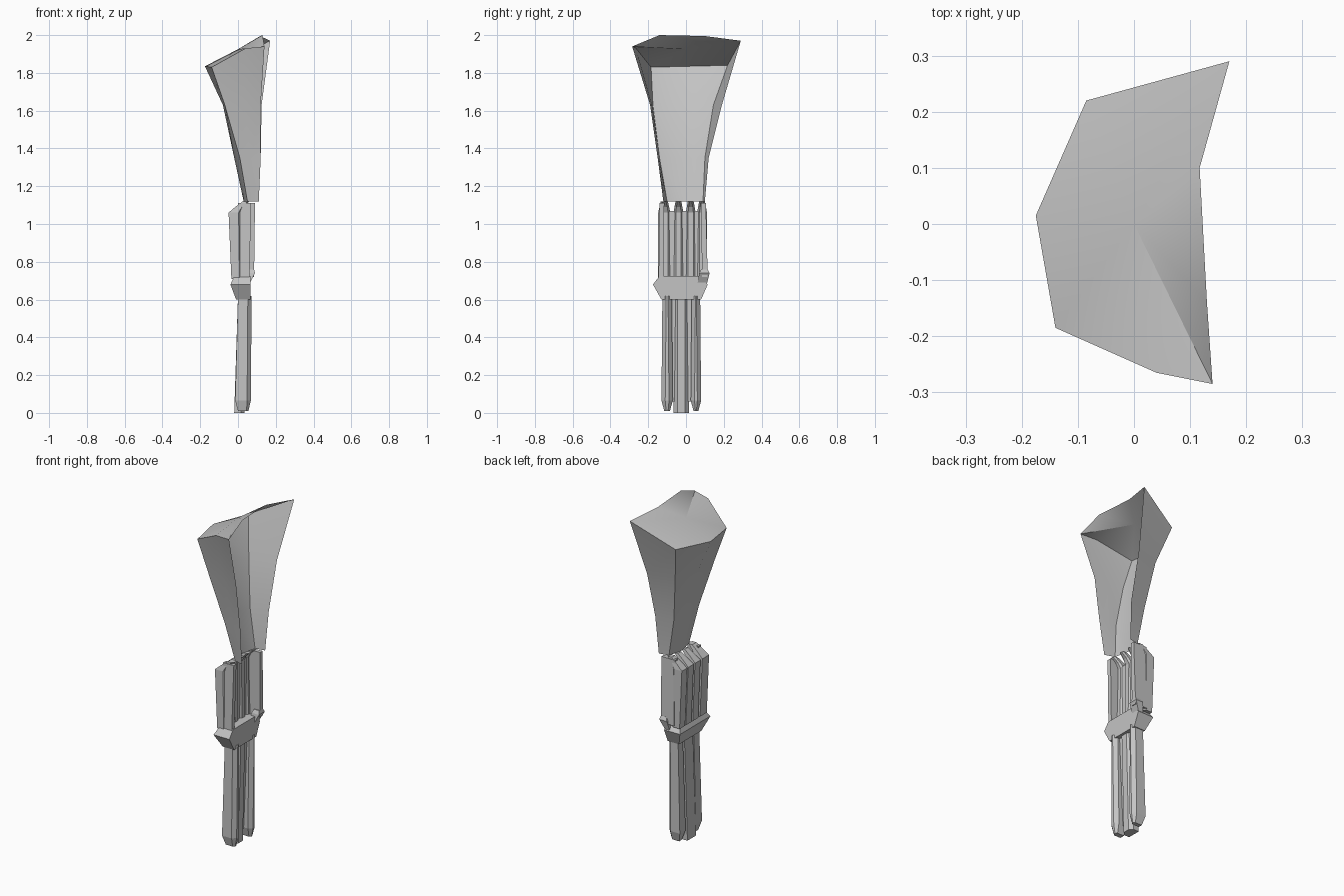
import bpy
from math import radians

cube = bpy.data.objects.get("Cube")
if cube:
    bpy.data.objects.remove(cube, do_unlink=True)

grey = bpy.data.materials.new("plain_grey")
grey.use_nodes = True
grey.diffuse_color = (0.55, 0.55, 0.55, 1)
grey.node_tree.nodes["Principled BSDF"].inputs["Base Color"].default_value = grey.diffuse_color


def add_mesh(name, verts, faces, smooth=False):
    mesh = bpy.data.meshes.new(name)
    mesh.from_pydata(verts, [], faces)
    mesh.materials.append(grey)
    obj = bpy.data.objects.new(name, mesh)
    bpy.context.collection.objects.link(obj)
    if smooth:
        bpy.ops.object.select_all(action="DESELECT")
        obj.select_set(True)
        bpy.context.view_layer.objects.active = obj
        bpy.ops.object.shade_smooth_by_angle(angle=radians(28))
    return obj


def loft(name, rings, closed=True, smooth=False):
    """Skin counterclockwise rings from bottom to top; closed rings get end caps."""
    count = len(rings[0])
    verts = [point for ring in rings for point in ring]
    faces = []
    for level in range(len(rings) - 1):
        low, high = level * count, (level + 1) * count
        for i in range(count if closed else count - 1):
            j = (i + 1) % count
            faces.append((low + i, low + j, high + j, high + i))
    if closed:
        faces.append(tuple(reversed(range(count))))
        faces.append(tuple(range(len(verts) - count, len(verts))))
    return add_mesh(name, verts, faces, smooth)


def rectangle(x0, x1, y0, y1, z):
    return [(x0, y0, z), (x1, y0, z), (x1, y1, z), (x0, y1, z)]


def chamfered(x0, x1, y0, y1, z, cut):
    """Rectangle with its two +x corners cut off."""
    return [(x0, y0, z), (x1 - cut, y0, z), (x1, y0 + cut, z),
            (x1, y1 - cut, z), (x1 - cut, y1, z), (x0, y1, z)]


# Flared upper shell, open towards +x
rim = [(0.17, 0.29, 1.97), (-0.085, 0.22, 1.84), (-0.175, 0.015, 1.835),
       (-0.14, -0.185, 1.83), (0.04, -0.265, 1.93), (0.14, -0.285, 1.94)]
sections = {
    1.12: [(0.11, 0.10), (0.05, 0.09), (0.03, 0), (0.05, -0.10), (0.08, -0.11), (0.11, -0.12)],
    1.35: [(0.12, 0.12), (0.01, 0.10), (-0.02, 0), (0.01, -0.14), (0.07, -0.145), (0.12, -0.15)],
    1.63: [(0.125, 0.19), (-0.03, 0.145), (-0.08, 0), (-0.07, -0.175), (0.03, -0.18), (0.12, -0.19)],
}
shell_rings = [[(x, y, z) for x, y in ring] for z, ring in sections.items()] + [rim]
loft("flared_shell", shell_rings, closed=False, smooth=True)

# Sloping lid with a raised far edge
edge = rim + [(0.13, -0.14, 2.0), (0.117, 0.10, 1.995)]
hub = len(edge)
add_mesh("sloping_lid", edge + [(0, 0, 1.925)],
         [(i, (i + 1) % hub, hub) for i in range(hub)], smooth=True)

# Ribbed middle section: end plates and a row of bent ribs
loft("end_plate_left", [rectangle(0.0, 0.085, 0.085, 0.115, 0.72),
                        rectangle(0.0, 0.09, 0.08, 0.105, 1.11)])
loft("end_plate_right", [rectangle(-0.01, 0.06, -0.145, -0.12, 0.72),
                         rectangle(0.0, 0.07, -0.14, -0.115, 1.11)])
for index, y in enumerate((-0.115, -0.04, 0.025, 0.085)):
    half = 0.026 if index else 0.032
    loft("middle_rib_%d" % (index + 1), [
        chamfered(-0.035, 0.02, y - half, y + half, 0.71, 0.012),
        chamfered(-0.05, 0.015, y - half, y + half, 1.06, 0.012),
        chamfered(-0.015, 0.03, y - half * 0.8, y + half * 0.8, 1.09, 0.01),
        chamfered(0.025, 0.06, y - half * 0.6, y + half * 0.6, 1.12, 0.01)])
loft("middle_back_web", [rectangle(-0.01, 0.01, -0.13, 0.1, 0.71),
                         rectangle(-0.01, 0.01, -0.13, 0.1, 1.07)])

# Faceted collar, flat on its +x face
loft("collar", [rectangle(-0.01, 0.065, -0.13, 0.08, 0.6),
                rectangle(-0.04, 0.065, -0.175, 0.115, 0.68),
                rectangle(-0.02, 0.065, -0.14, 0.08, 0.725)])
loft("collar_lip", [rectangle(0.03, 0.06, 0.06, 0.11, 0.68),
                    rectangle(0.04, 0.09, 0.07, 0.125, 0.74),
                    rectangle(0.05, 0.085, 0.08, 0.115, 0.76)])

# Lower prongs with tapered tips, leaning slightly
for side, outer, inner in (("right", -0.13, -0.07), ("left", 0.08, 0.025)):
    y0, y1 = sorted((outer, inner))
    loft("lower_prong_" + side, [
        chamfered(0.0, 0.055, y0 + 0.015, y1 - 0.015, 0.01, 0.01),
        chamfered(-0.015, 0.068, y0, y1, 0.065, 0.02),
        chamfered(0.0, 0.072, y0 + 0.005, y1 - 0.005, 0.62, 0.02)])
loft("lower_prong_middle", [chamfered(-0.02, 0.035, -0.065, 0.015, 0, 0.02),
                            chamfered(0.0, 0.05, -0.065, 0.015, 0.62, 0.02)])
loft("lower_web", [rectangle(-0.005, 0.02, -0.115, 0.065, 0.06),
                   rectangle(0.015, 0.04, -0.115, 0.065, 0.62)])
